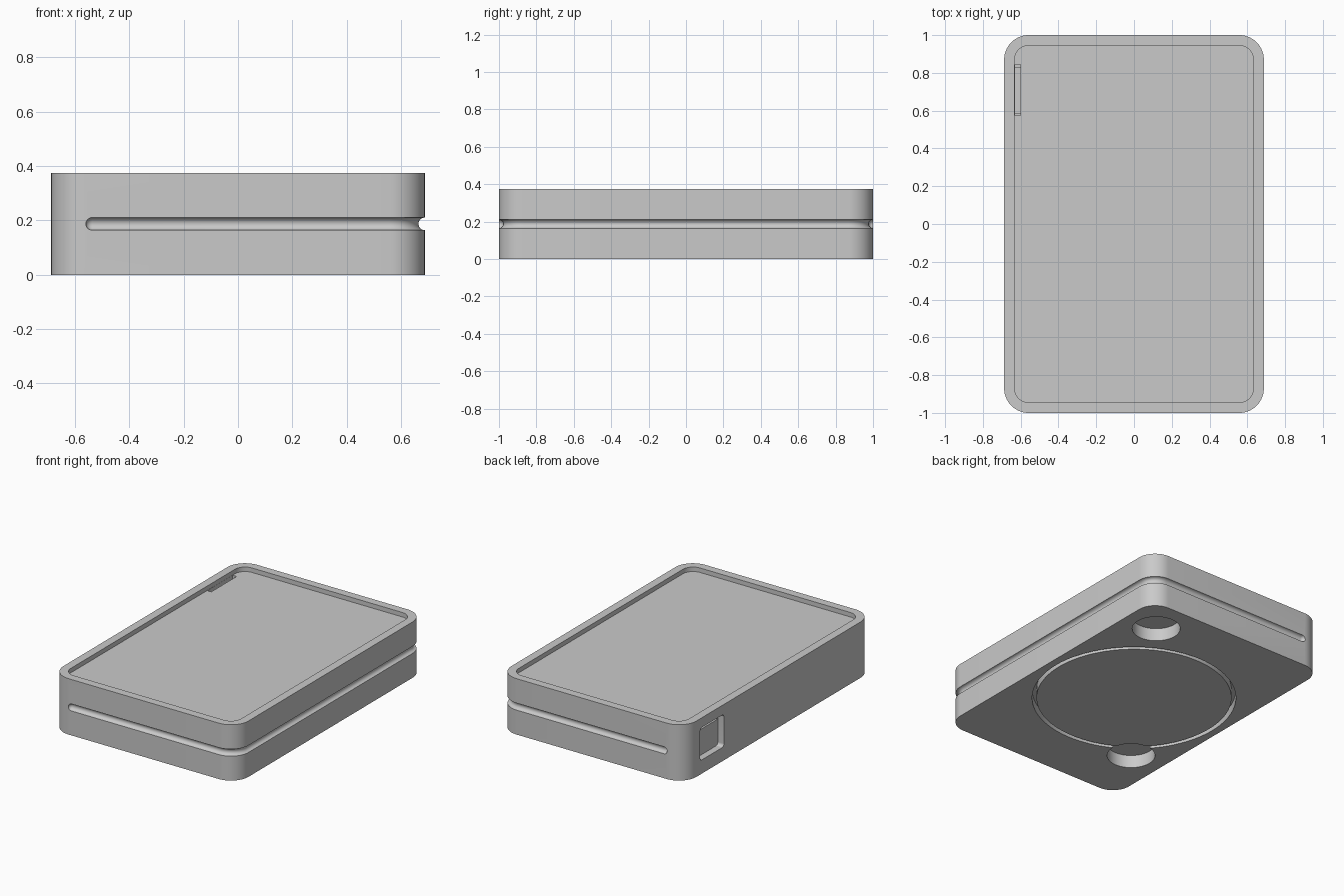
import bpy, bmesh, math
from mathutils import Matrix, Vector

if "Cube" in bpy.data.objects:
    bpy.data.objects.remove(bpy.data.objects["Cube"], do_unlink=True)

W, L, H, R = 0.6875, 1.0, 0.375, 0.13   # half width, half length, height, corner radius
MID = H / 2
# Turns a flat outline so it stands on the side wall: x -> y, y -> z, z -> x
SIDEWAYS = Matrix(((0, 0, 1), (1, 0, 0), (0, 1, 0))).to_4x4()

grey = bpy.data.materials.new("plain grey")
grey.use_nodes = True
colour = (0.59, 0.59, 0.59, 1)
grey.diffuse_color = colour
grey.node_tree.nodes["Principled BSDF"].inputs["Base Color"].default_value = colour


def add_mesh(name, bm):
    bmesh.ops.recalc_face_normals(bm, faces=bm.faces)
    mesh = bpy.data.meshes.new(name)
    bm.to_mesh(mesh)
    bm.free()
    obj = bpy.data.objects.new(name, mesh)
    bpy.context.collection.objects.link(obj)
    mesh.materials.append(grey)
    return obj


def corner(cx, cy, r, start, steps=14):
    angles = [start + math.pi / 2 * i / steps for i in range(steps + 1)]
    return [Vector((cx + r * math.cos(a), cy + r * math.sin(a), 0)) for a in angles]


def rounded_block(name, hx, hy, r, depth, matrix):
    bm = bmesh.new()
    points = []
    for i, (sx, sy) in enumerate(((1, 1), (-1, 1), (-1, -1), (1, -1))):
        points += corner(sx * (hx - r), sy * (hy - r), r, i * math.pi / 2)
    face = bm.faces.new([bm.verts.new(p) for p in points])
    out = bmesh.ops.extrude_face_region(bm, geom=[face])
    moved = [v for v in out["geom"] if isinstance(v, bmesh.types.BMVert)]
    bmesh.ops.translate(bm, verts=moved, vec=(0, 0, depth))
    bm.transform(matrix)
    return add_mesh(name, bm)


def side_block(name, y0, y1, z0, z1, r, x_in):
    place = Matrix.Translation((-W - 0.1, (y0 + y1) / 2, (z0 + z1) / 2)) @ SIDEWAYS
    return rounded_block(name, (y1 - y0) / 2, (z1 - z0) / 2, r, x_in + W + 0.1, place)


def box_cutter(name, low, high):
    low, high = Vector(low), Vector(high)
    bm = bmesh.new()
    bmesh.ops.create_cube(bm, size=1)
    bm.transform(Matrix.Translation((low + high) / 2) @ Matrix.Diagonal(high - low).to_4x4())
    return add_mesh(name, bm)


def round_cutter(name, x, y, r, depth):
    bm = bmesh.new()
    bmesh.ops.create_cone(bm, cap_ends=True, segments=48, radius1=r, radius2=r,
                          depth=depth + 0.1)
    bmesh.ops.translate(bm, verts=bm.verts, vec=(x, y, (depth - 0.1) / 2))
    return add_mesh(name, bm)


def ring_cutter(name, inner, outer, depth, segments=96):
    bm = bmesh.new()
    loops = []
    for i in range(segments):
        a = 2 * math.pi * i / segments
        loops.append([bm.verts.new((r * math.cos(a), r * math.sin(a), z))
                      for r, z in ((inner, -0.1), (outer, -0.1), (outer, depth), (inner, depth))])
    for i in range(segments):
        a, b = loops[i], loops[(i + 1) % segments]
        for j in range(4):
            k = (j + 1) % 4
            bm.faces.new((a[j], a[k], b[k], b[j]))
    return add_mesh(name, bm)


def groove_cutter(name, x_end, r):
    # Round bar along three walls, tapering to rounded ends
    taper = [math.radians(a) for a in (84, 70, 52, 35, 17, 0)]
    front = [(Vector((x_end + r - r * math.sin(a), -L, 0)), math.cos(a)) for a in taper]
    bend = [(p, 1) for p in corner(W - R, R - L, R, -math.pi / 2)]
    half = front + bend
    back = [(Vector((p.x, -p.y, 0)), s) for p, s in reversed(half)]
    path = half + back
    curve = bpy.data.curves.new(name, 'CURVE')
    curve.dimensions = '3D'
    curve.bevel_depth = r
    curve.bevel_resolution = 6
    curve.use_fill_caps = True
    spline = curve.splines.new('POLY')
    spline.points.add(len(path) - 1)
    for point, (p, s) in zip(spline.points, path):
        point.co = (p.x, p.y, MID, 1)
        point.radius = s
    tmp = bpy.data.objects.new(name, curve)
    bpy.context.collection.objects.link(tmp)
    deps = bpy.context.evaluated_depsgraph_get()
    mesh = bpy.data.meshes.new_from_object(tmp.evaluated_get(deps))
    bpy.data.objects.remove(tmp, do_unlink=True)
    bm = bmesh.new()
    bm.from_mesh(mesh)
    bmesh.ops.remove_doubles(bm, verts=bm.verts, dist=1e-5)
    return add_mesh(name, bm)


# Main case
case = rounded_block("case_body", W, L, R, H, Matrix())

# Tray recess, side groove, side panel, shallow pocket with a slot up into the tray,
# underside ring and holes
cutters = [
    rounded_block("tray_recess", 0.632, 0.945, 0.075, 0.2, Matrix.Translation((0, 0, 0.345))),
    groove_cutter("side_groove", -0.56, 0.0235),
    side_block("side_panel", -0.79, 0.505, 0.088, 0.302, 0.025, -W + 0.025),
    side_block("side_pocket", 0.58, 0.832, 0.092, 0.31, 0.02, -W + 0.045),
    box_cutter("pocket_passage", (-0.66, 0.585, 0.265), (-0.6, 0.827, 0.308)),
    box_cutter("tray_slot", (-0.631, 0.575, 0.28), (-0.601, 0.845, 0.36)),
    ring_cutter("base_ring", 0.61, 0.6375, 0.06),
    round_cutter("base_hole_back", 0.45, 0.752, 0.15, 0.087),
    round_cutter("base_hole_front", -0.45, -0.565, 0.15, 0.087),
]
for cutter in cutters:
    cutter.hide_render = True
    mod = case.modifiers.new(cutter.name, 'BOOLEAN')
    mod.operation = 'DIFFERENCE'
    mod.solver = 'EXACT'
    mod.object = cutter

# Bake the cuts and drop the cutters
deps = bpy.context.evaluated_depsgraph_get()
baked = bpy.data.meshes.new_from_object(case.evaluated_get(deps))
case.modifiers.clear()
case.data = baked
baked.materials.clear()
baked.materials.append(grey)
for cutter in cutters:
    bpy.data.objects.remove(cutter, do_unlink=True)

# Smooth the round walls, keep the edges sharp
bpy.ops.object.select_all(action='DESELECT')
case.select_set(True)
bpy.context.view_layer.objects.active = case
bpy.ops.object.shade_smooth_by_angle(angle=math.radians(30))
